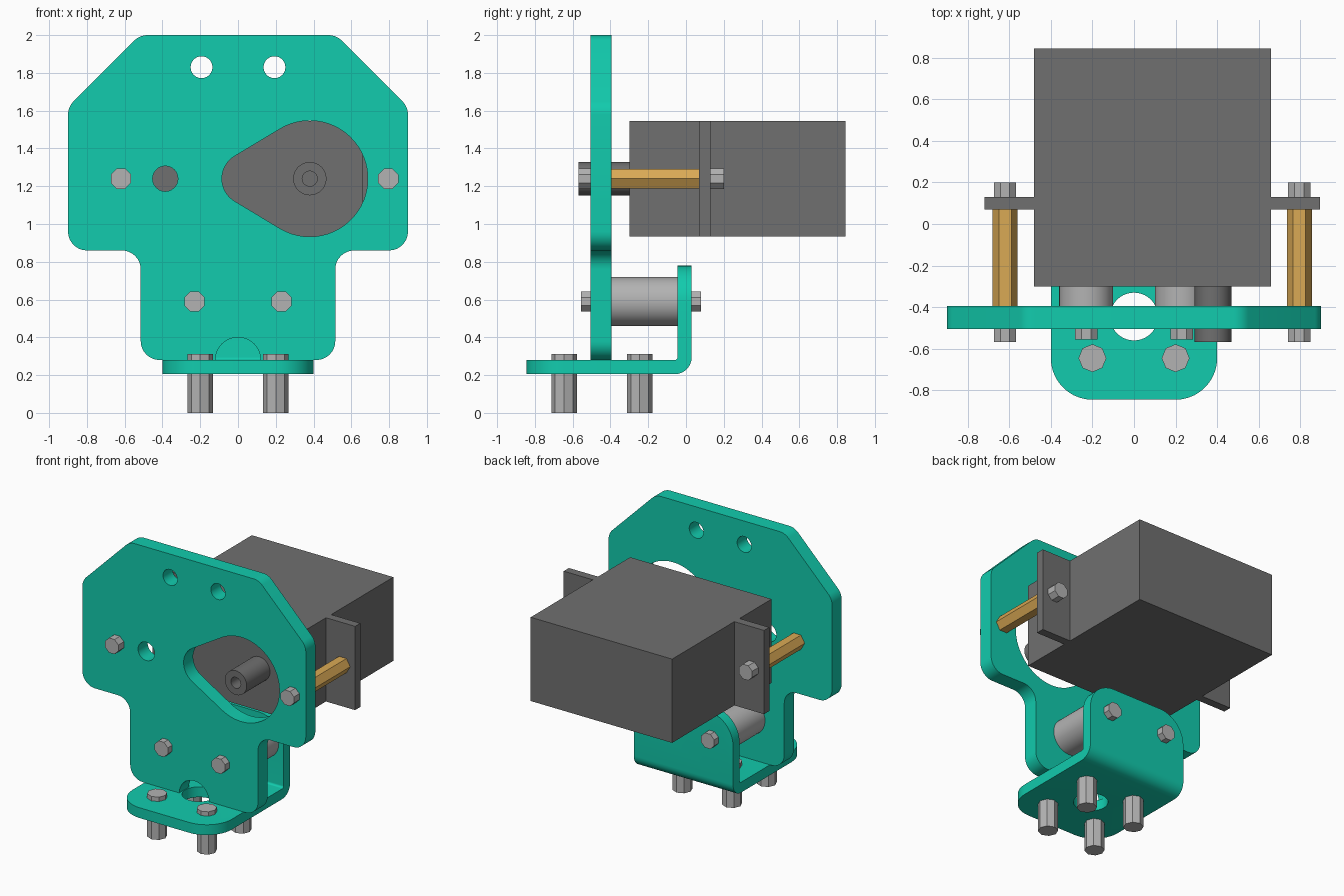
import bpy, bmesh, math
from mathutils import Vector, Matrix

if "Cube" in bpy.data.objects:
    bpy.data.objects.remove(bpy.data.objects["Cube"])


def material(name, rgb):
    m = bpy.data.materials.new(name)
    m.diffuse_color = (*rgb, 1)
    m.use_nodes = True
    m.node_tree.nodes["Principled BSDF"].inputs["Base Color"].default_value = m.diffuse_color
    return m


TEAL = material("teal", (0.006, 0.60, 0.42))
BRASS = material("brass", (0.70, 0.40, 0.09))
DARK = material("dark_grey", (0.16, 0.16, 0.16))
LIGHT = material("light_grey", (0.45, 0.45, 0.45))
FACE_FRONT = Matrix.Rotation(math.radians(90), 4, 'X')   # local (x, y, z) -> (x, -z, y)


def circle(cx, cy, r, n=48, a0=0.0, a1=2 * math.pi):
    full = abs(a1 - a0 - 2 * math.pi) < 1e-6
    steps = n if full else n - 1
    return [(cx + r * math.cos(a0 + (a1 - a0) * i / steps),
             cy + r * math.sin(a0 + (a1 - a0) * i / steps)) for i in range(n)]


def rounded(corners, n=9):
    """Polygon of (x, y, radius) corners with filleted corners."""
    out = []
    for i, (x, y, r) in enumerate(corners):
        p = Vector((x, y))
        if r == 0:
            out.append((x, y))
            continue
        a = (Vector(corners[i - 1][:2]) - p).normalized()
        b = (Vector(corners[(i + 1) % len(corners)][:2]) - p).normalized()
        half = a.angle(b) / 2
        t = r / math.tan(half)
        c = p + (a + b).normalized() * (r / math.sin(half))
        u, v = p + a * t - c, p + b * t - c
        ang = u.angle(v)
        for k in range(n):
            f = k / (n - 1)
            q = c + (u * math.sin((1 - f) * ang) + v * math.sin(f * ang)) / math.sin(ang)
            out.append((q.x, q.y))
    return out


def finish(ob, mat):
    ob.data.materials.clear()
    ob.data.materials.append(mat)
    bpy.ops.object.select_all(action='DESELECT')
    ob.select_set(True)
    bpy.context.view_layer.objects.active = ob
    bpy.ops.object.shade_smooth_by_angle(angle=math.radians(30))
    return ob


def extrude(name, loops, low, high, mat, matrix=Matrix()):
    """Fill the first loop, cut the others as holes, extrude between low and high."""
    cu = bpy.data.curves.new(name, 'CURVE')
    cu.dimensions, cu.fill_mode = '2D', 'BOTH'
    cu.extrude = (high - low) / 2
    for pts in loops:
        s = cu.splines.new('POLY')
        s.points.add(len(pts) - 1)
        for sp, (x, y) in zip(s.points, pts):
            sp.co = (x, y, 0, 1)
        s.use_cyclic_u = True
    tmp = bpy.data.objects.new(name, cu)
    bpy.context.collection.objects.link(tmp)
    me = bpy.data.meshes.new_from_object(tmp.evaluated_get(bpy.context.evaluated_depsgraph_get()))
    bpy.data.objects.remove(tmp)
    bm = bmesh.new()
    bm.from_mesh(me)
    bmesh.ops.remove_doubles(bm, verts=bm.verts, dist=1e-5)
    bmesh.ops.recalc_face_normals(bm, faces=bm.faces)
    bmesh.ops.transform(bm, matrix=matrix @ Matrix.Translation((0, 0, (low + high) / 2)), verts=bm.verts)
    bm.to_mesh(me)
    bm.free()
    ob = bpy.data.objects.new(name, me)
    bpy.context.collection.objects.link(ob)
    return finish(ob, mat)


def rod(name, a, b, r, sides, mat, turn=0.0):
    """Cylinder between two points along y or z."""
    a, b = Vector(a), Vector(b)
    bm = bmesh.new()
    bmesh.ops.create_cone(bm, cap_ends=True, segments=sides, radius1=r, radius2=r, depth=(b - a).length)
    rot = FACE_FRONT if abs((b - a).y) > 1e-6 else Matrix()
    # primitive starts on the y axis, so turn it to start on x
    m = Matrix.Translation((a + b) / 2) @ rot @ Matrix.Rotation(math.radians(90) + turn, 4, 'Z')
    bmesh.ops.transform(bm, matrix=m, verts=bm.verts)
    me = bpy.data.meshes.new(name)
    bm.to_mesh(me)
    bm.free()
    ob = bpy.data.objects.new(name, me)
    bpy.context.collection.objects.link(ob)
    return finish(ob, mat)


# Front plate: outline with bottom notch, teardrop opening and round holes
right = [(0.515, 0.28, 0.1), (0.515, 0.86, 0.1), (0.9, 0.86, 0.1), (0.9, 1.62, 0.1), (0.52, 2.0, 0.1)]
left = [(-x, z, r) for x, z, r in reversed(right)]
notch = [(x, z, 0) for x, z in circle(0, 0.28, 0.12, 17, math.pi, 0)]
outline = rounded(right + left + notch)
tip = math.acos((0.307 - 0.139) / (0.38 - 0.054))
teardrop = (circle(0.38, 1.24, 0.307, 40, tip - math.pi, math.pi - tip)
            + circle(0.054, 1.24, 0.139, 20, math.pi - tip, math.pi + tip))
holes = [circle(-0.193, 1.83, 0.058, 24), circle(0.193, 1.83, 0.058, 24), circle(-0.385, 1.24, 0.067, 24)]
extrude("front_plate", [outline, teardrop] + holes, 0.395, 0.505, TEAL, FACE_FRONT)

# Lower bracket: bent L profile swept across x, with rounded free corners
profile = rounded([(-0.845, 0.205, 0), (0.03, 0.205, 0.09), (0.03, 0.78, 0),
                   (-0.045, 0.78, 0), (-0.045, 0.28, 0.015), (-0.845, 0.28, 0)])
bm = bmesh.new()
face = bm.faces.new([bm.verts.new((-0.4, y, z)) for y, z in profile])
ext = bmesh.ops.extrude_face_region(bm, geom=[face])
bmesh.ops.translate(bm, vec=(0.8, 0, 0), verts=[v for v in ext['geom'] if isinstance(v, bmesh.types.BMVert)])
bmesh.ops.recalc_face_normals(bm, faces=bm.faces)
corners = [e for e in bm.edges if abs(e.verts[0].co.x - e.verts[1].co.x) < 1e-5
           and (all(v.co.y < -0.84 for v in e.verts) or all(v.co.z > 0.77 for v in e.verts))]
bmesh.ops.bevel(bm, geom=corners, offset=0.2, offset_type='OFFSET', segments=10,
                profile=0.5, affect='EDGES', clamp_overlap=False)
me = bpy.data.meshes.new("lower_bracket")
bm.to_mesh(me)
bm.free()
bracket = bpy.data.objects.new("lower_bracket", me)
bpy.context.collection.objects.link(bracket)
finish(bracket, TEAL)

# Round opening in the bracket base
cutter = rod("bracket_cutter", (0, -0.445, 0.1), (0, -0.445, 0.35), 0.115, 40, TEAL)
cut = bracket.modifiers.new("opening", 'BOOLEAN')
cut.operation, cut.object, cut.solver = 'DIFFERENCE', cutter, 'EXACT'
me = bpy.data.meshes.new_from_object(bracket.evaluated_get(bpy.context.evaluated_depsgraph_get()))
bracket.modifiers.clear()
bracket.data = me
bpy.data.objects.remove(cutter)
finish(bracket, TEAL)

# Motor case with mounting ears, and hollow output shaft
case = [(-0.48, -0.30), (0.66, -0.30), (0.66, 0.07), (0.895, 0.07), (0.895, 0.13), (0.66, 0.13),
        (0.66, 0.845), (-0.48, 0.845), (-0.48, 0.13), (-0.72, 0.13), (-0.72, 0.07), (-0.48, 0.07)]
extrude("motor_case", [case], 0.935, 1.545, DARK)
extrude("motor_shaft", [circle(0.38, 1.24, 0.088), circle(0.38, 1.24, 0.04, 24)], 0.30, 0.568, DARK, FACE_FRONT)

# Brass standoffs with a screw head at each end
for x in (-0.62, 0.795):
    rod("standoff", (x, -0.395, 1.24), (x, 0.07, 1.24), 0.06, 6, BRASS)
    rod("standoff_screw_front", (x, -0.568, 1.24), (x, -0.5, 1.24), 0.058, 8, LIGHT, math.pi / 8)
    rod("standoff_screw_back", (x, 0.125, 1.24), (x, 0.2, 1.24), 0.058, 8, LIGHT, math.pi / 8)

for x in (-0.23, 0.23):
    # Round spacers between plate and bracket, with screw heads
    rod("spacer", (x, -0.395, 0.59), (x, -0.045, 0.59), 0.13, 40, LIGHT)
    rod("spacer_screw_front", (x, -0.555, 0.59), (x, -0.5, 0.59), 0.058, 8, LIGHT, math.pi / 8)
    rod("spacer_screw_back", (x, 0.025, 0.59), (x, 0.08, 0.59), 0.058, 8, LIGHT, math.pi / 8)

# Feet: posts passing through the bracket base
for x in (-0.2, 0.2):
    for y in (-0.645, -0.245):
        rod("foot_post", (x, y, 0), (x, y, 0.312), 0.067, 8, LIGHT)
